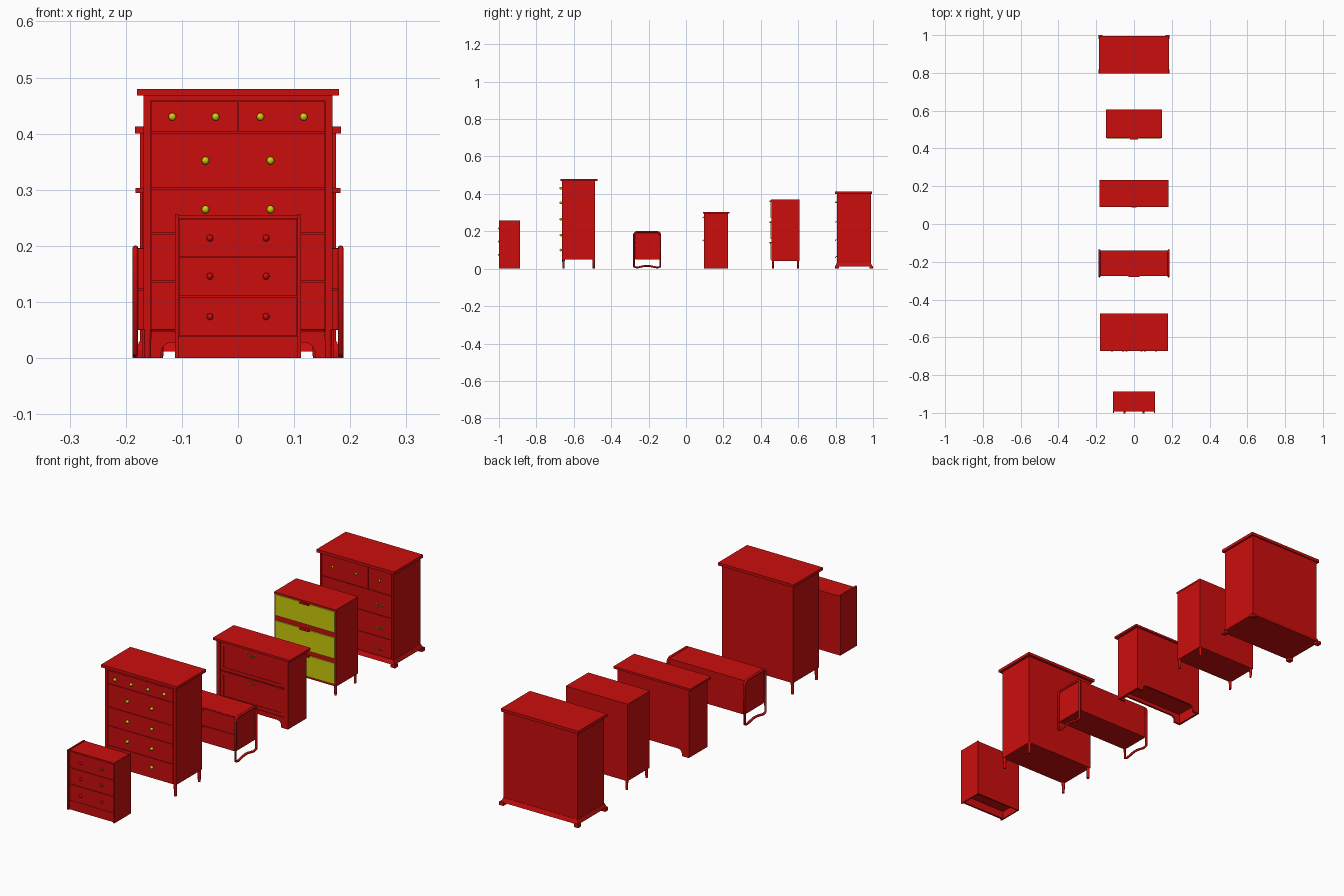
import bpy, bmesh, math
from mathutils import Vector, Matrix

cube = bpy.data.objects.get("Cube")
if cube:
    bpy.data.objects.remove(cube, do_unlink=True)


def material(name, colour):
    mat = bpy.data.materials.new(name)
    mat.use_nodes = True
    mat.diffuse_color = colour
    mat.node_tree.nodes["Principled BSDF"].inputs["Base Color"].default_value = colour
    return mat


RED = material("red_paint", (0.604, 0.004, 0.004, 1))
YELLOW = material("yellow_paint", (0.604, 0.604, 0.004, 1))
SIDES = (("left", 1), ("right", -1))


def finish(name, bm, mat, smooth=False):
    bmesh.ops.recalc_face_normals(bm, faces=bm.faces)
    mesh = bpy.data.meshes.new(name)
    for face in bm.faces:
        face.smooth = smooth
    bm.to_mesh(mesh)
    bm.free()
    mesh.materials.append(mat)
    obj = bpy.data.objects.new(name, mesh)
    bpy.context.collection.objects.link(obj)
    return obj


def box(name, x, y, z, mat=RED):
    """Box from (min, max) pairs; a single number for x means a centred half width."""
    x = x if isinstance(x, tuple) else (-x, x)
    bm = bmesh.new()
    bmesh.ops.create_cube(bm, size=1)
    for v in bm.verts:
        for axis, span in enumerate((x, y, z)):
            v.co[axis] = span[0] if v.co[axis] < 0 else span[1]
    return finish(name, bm, mat)


def knob(name, x, front, z, radius, mat):
    """Round knob on a short stem, pointing forward."""
    bm = bmesh.new()
    bmesh.ops.create_uvsphere(bm, u_segments=14, v_segments=8, radius=radius,
                              matrix=Matrix.Translation((x, front - radius, z)))
    turn = Matrix.Rotation(math.pi / 2, 4, 'X')
    bmesh.ops.create_cone(bm, cap_ends=True, segments=10, radius1=radius / 2, radius2=radius / 2,
                          depth=radius, matrix=Matrix.Translation((x, front - radius / 2, z)) @ turn)
    finish(name, bm, mat, True)


def leg(name, x, y, top, radius):
    bm = bmesh.new()
    bmesh.ops.create_cone(bm, cap_ends=True, segments=14, radius1=radius * 0.8, radius2=radius,
                          depth=top, matrix=Matrix.Translation((x, y, top / 2)))
    obj = finish(name, bm, RED)
    for face in obj.data.polygons:
        face.use_smooth = len(face.vertices) == 4


def tube(name, points, radius, mat, closed=False):
    curve = bpy.data.curves.new(name, 'CURVE')
    curve.dimensions = '3D'
    curve.bevel_depth = radius
    curve.bevel_resolution = 2
    curve.use_fill_caps = True
    spline = curve.splines.new('POLY')
    spline.points.add(len(points) - 1)
    for p, co in zip(spline.points, points):
        p.co = (*co, 1)
    spline.use_cyclic_u = closed
    curve.materials.append(mat)
    obj = bpy.data.objects.new(name, curve)
    bpy.context.collection.objects.link(obj)


def bail(name, x, front, z, half):
    """Drooping pull handle on two ends."""
    steps = [math.pi * i / 8 for i in range(9)]
    tube(name, [(x - half * math.cos(t), front - 0.008 * math.sin(t) ** 0.5,
                 z - half * 0.4 * math.sin(t)) for t in steps], 0.002, YELLOW)


def drawers(prefix, half, front, levels, depth=0.006, gap=0.001, mat=RED, columns=1):
    """A row of drawer fronts between each pair of levels, or several columns in it."""
    width = 2 * half / columns
    for row, (low, high) in enumerate(zip(levels, levels[1:])):
        for col in range(columns):
            start = -half + col * width
            box(f"{prefix}_drawer_{row}_{col}", (start + gap, start + width - gap),
                (front, front + depth), (low + gap, high - gap), mat)


def corner_legs(prefix, half, front, back, top, radius):
    for side, s in SIDES:
        for end, y in (("front", front), ("back", back)):
            leg(f"{prefix}_{end}_{side}_leg", s * half, y, top, radius)


# Small three-drawer chest, open underneath
front, back = -0.992, -0.888
for side, s in SIDES:
    box(f"small_chest_{side}_side", tuple(sorted((s * 0.106, s * 0.112))), (-1, back), (0, 0.257))
box("small_chest_top", 0.106, (front, back), (0.249, 0.254))
box("small_chest_core", 0.106, (front + 0.006, back), (0.035, 0.249))
box("small_chest_back", 0.106, (back - 0.006, back), (0, 0.035))
box("small_chest_plinth", 0.106, (front, front + 0.008), (0, 0.039))
drawers("small_chest", 0.106, front, (0.039, 0.11, 0.18, 0.249))
for z in (0.074, 0.146, 0.214):
    for side, s in SIDES:
        knob(f"small_chest_{side}_knob", s * 0.05, front, z, 0.006, RED)

# Tall chest on four legs
front, back = -0.662, -0.486
box("tall_chest_top", 0.18, (-0.672, -0.474), (0.468, 0.48))
box("tall_chest_body", 0.168, (front + 0.006, back), (0.05, 0.468))
for side, s in SIDES:
    box(f"tall_chest_{side}_post", tuple(sorted((s * 0.156, s * 0.168))),
        (front, front + 0.006), (0.05, 0.468))
box("tall_chest_rail", 0.156, (front, front + 0.006), (0.458, 0.468))
drawers("tall_chest", 0.156, front, (0.05, 0.137, 0.222, 0.302, 0.402))
drawers("tall_chest_upper", 0.156, front, (0.402, 0.458), columns=2)
corner_legs("tall_chest", 0.161, front + 0.007, back - 0.007, 0.05, 0.007)
for x in (0.04, 0.117):
    for side, s in SIDES:
        knob(f"tall_chest_upper_{side}_knob", s * x, front, 0.43, 0.007, YELLOW)
for z in (0.1, 0.18, 0.265, 0.352):
    for side, s in SIDES:
        knob(f"tall_chest_{side}_knob", s * 0.058, front, z, 0.007, YELLOW)

# Low chest hung between two bent loop frames
front, back = -0.276, -0.14
box("low_chest_body", 0.18, (front + 0.006, back), (0.05, 0.196))
drawers("low_chest", 0.18, front, (0.05, 0.122, 0.196))
for z in (0.118, 0.191):
    box("low_chest_pull", 0.03, (front - 0.004, front), (z - 0.003, z))
middle, half, radius = (front + back) / 2, 0.07, 0.016
loop = []
for corner in range(2):
    # Rounded upper corners
    s = 1 - 2 * corner
    arc = [(s * (half - radius + radius * math.cos(t)), 0.196 - radius + radius * math.sin(t))
           for t in (math.pi / 2 * i / 5 for i in range(6))]
    loop += arc if s > 0 else arc[::-1]
# Feet and raised middle of the lower bar
for i in range(17):
    t = i / 8 - 1
    lift = 0.01 * (0.5 + 0.5 * math.cos(math.pi * t)) + 0.03 * max(0, abs(t) - 0.8)
    loop.append((t * half, 0.005 + lift))
for side, s in SIDES:
    tube(f"low_chest_{side}_loop_frame", [(s * 0.183, middle + y, z) for y, z in loop],
         0.005, RED, closed=True)

# Two-drawer cabinet on bracket feet
front, back = 0.097, 0.224
box("cabinet_top", 0.183, (0.09, 0.232), (0.294, 0.303))
box("cabinet_body", 0.168, (front + 0.008, back - 0.008), (0.045, 0.294))
box("cabinet_back", 0.168, (back - 0.008, back), (0.045, 0.294))
for side, s in SIDES:
    box(f"cabinet_{side}_side", tuple(sorted((s * 0.161, s * 0.17))), (front, back), (0, 0.294))
    box(f"cabinet_{side}_stile", tuple(sorted((s * 0.153, s * 0.161))),
        (front, front + 0.008), (0.045, 0.294))
drawers("cabinet", 0.153, front + 0.002, (0.047, 0.17, 0.292))
for z in (0.047, 0.17):
    # Raised border around each drawer panel
    box("cabinet_drawer_upper_border", 0.15, (front, front + 0.003), (z + 0.106, z + 0.12))
    box("cabinet_drawer_lower_border", 0.15, (front, front + 0.003), (z + 0.002, z + 0.016))
    for side, s in SIDES:
        box(f"cabinet_drawer_{side}_border", tuple(sorted((s * 0.136, s * 0.15))),
            (front, front + 0.003), (z + 0.016, z + 0.106))
    bail("cabinet_handle", 0, front, z + 0.107, 0.016)
for end, y in (("front", front), ("back", back - 0.008)):
    # Apron with a rounded arch between the feet
    bm = bmesh.new()
    arch = [(0.117 + 0.02 * math.cos(t), 0.01 + 0.018 * math.sin(t))
            for t in (math.pi / 2 * i / 6 for i in range(7))]
    right_half = [(0.161, 0.047), (0.161, 0), (0.137, 0)] + arch
    outline = right_half + [(-x, z) for x, z in reversed(right_half)]
    face = bm.faces.new([bm.verts.new((x, y, z)) for x, z in outline])
    extruded = bmesh.ops.extrude_face_region(bm, geom=[face])["geom"]
    bmesh.ops.translate(bm, vec=Vector((0, 0.008, 0)),
                        verts=[g for g in extruded if isinstance(g, bmesh.types.BMVert)])
    finish(f"cabinet_{end}_apron", bm, RED)

# Three-drawer chest with yellow fronts
front, back = 0.458, 0.606
box("yellow_chest_body", 0.146, (front, back), (0.04, 0.366))
box("yellow_chest_top", 0.147, (front - 0.004, back), (0.364, 0.371))
for low, high in ((0.05, 0.14), (0.16, 0.25), (0.272, 0.362)):
    box("yellow_chest_drawer", 0.142, (front - 0.005, front), (low, high), YELLOW)
    box("yellow_chest_pull", 0.022, (front - 0.011, front), (high - 0.005, high + 0.002))
corner_legs("yellow_chest", 0.138, front + 0.007, back - 0.007, 0.04, 0.006)

# Wide chest with a flared base
front, back = 0.806, 0.988
box("wide_chest_top", 0.184, (0.797, 0.994), (0.4, 0.413))
box("wide_chest_body", 0.175, (front + 0.006, back), (0.015, 0.4))
for side, s in SIDES:
    box(f"wide_chest_{side}_post", tuple(sorted((s * 0.167, s * 0.175))),
        (front, front + 0.006), (0.015, 0.4))
drawers("wide_chest", 0.167, front, (0.03, 0.112, 0.205, 0.302))
drawers("wide_chest_upper", 0.167, front, (0.302, 0.398), columns=3)
skirt = box("wide_chest_skirt", 0.176, (front - 0.001, back + 0.001), (0.012, 0.03))
for v in skirt.data.vertices:
    if v.co.z < 0.02:
        v.co.x *= 1.04
        v.co.y += 0.007 if v.co.y > 0.9 else -0.007
for side, s in SIDES:
    for end, y in (("front", 0.797), ("back", 0.98)):
        box(f"wide_chest_{end}_{side}_foot", tuple(sorted((s * 0.168, s * 0.188))),
            (y, y + 0.02), (0, 0.014))
for x in (-0.112, 0, 0.112):
    knob("wide_chest_knob", x, front, 0.355, 0.005, YELLOW)
for z in (0.066, 0.156, 0.254):
    for side, s in SIDES:
        bail(f"wide_chest_{side}_handle", s * 0.112, front, z, 0.016)
